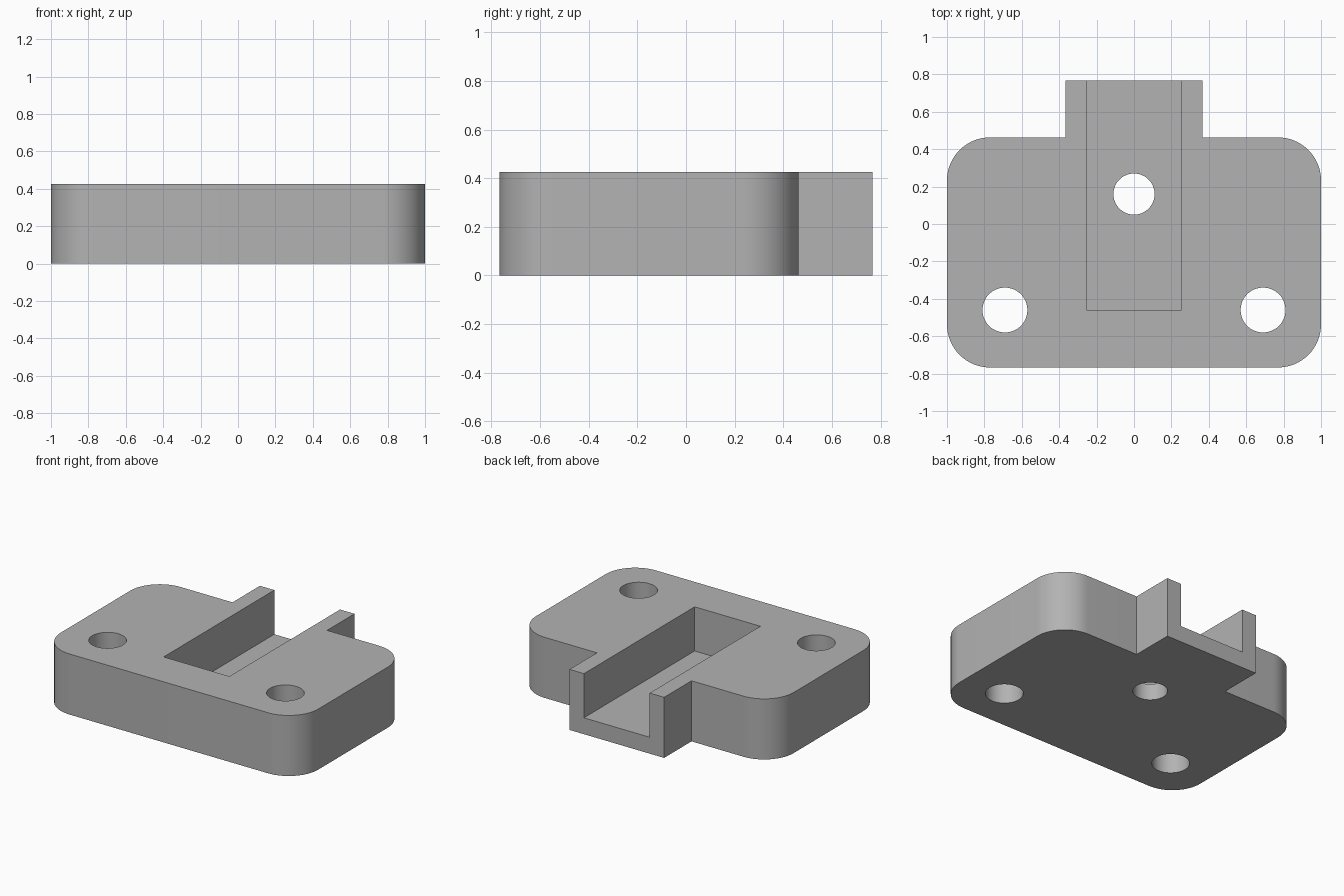
import bpy, bmesh, math

HEIGHT, FLOOR = 0.425, 0.115
FRONT, SHOULDER, BACK = -0.767, 0.463, 0.767
RADIUS = 0.23

cube = bpy.data.objects.get("Cube")
if cube:
    bpy.data.objects.remove(cube, do_unlink=True)

grey = bpy.data.materials.new("plain grey")
grey.use_nodes = True
colour = (0.45, 0.45, 0.45, 1)
grey.diffuse_color = colour
grey.node_tree.nodes["Principled BSDF"].inputs["Base Color"].default_value = colour


def prism(name, outline, z0, z1):
    """Extrude a flat outline between two heights."""
    bm = bmesh.new()
    face = bm.faces.new([bm.verts.new((x, y, z0)) for x, y in outline])
    top = bmesh.ops.extrude_face_region(bm, geom=[face])["geom"]
    verts = [v for v in top if isinstance(v, bmesh.types.BMVert)]
    bmesh.ops.translate(bm, verts=verts, vec=(0, 0, z1 - z0))
    bmesh.ops.recalc_face_normals(bm, faces=bm.faces)
    mesh = bpy.data.meshes.new(name)
    bm.to_mesh(mesh)
    bm.free()
    mesh.materials.append(grey)
    obj = bpy.data.objects.new(name, mesh)
    bpy.context.collection.objects.link(obj)
    return obj


def arc(cx, cy, r, start, end, steps):
    angles = [math.radians(start + (end - start) * i / steps) for i in range(steps + 1)]
    return [(cx + r * math.cos(a), cy + r * math.sin(a)) for a in angles]


# Rounded plate with a square tongue at the back
half = arc(1 - RADIUS, FRONT + RADIUS, RADIUS, -90, 0, 16)
half += arc(1 - RADIUS, SHOULDER - RADIUS, RADIUS, 0, 90, 16)
half += [(0.367, SHOULDER), (0.367, BACK)]
bracket = prism("bracket_body", half + [(-x, y) for x, y in reversed(half)], 0, HEIGHT)

# Channel open at the back, and three through holes
cutters = [prism("channel_cutter",
                 [(-0.255, -0.46), (0.255, -0.46), (0.255, 1), (-0.255, 1)], FLOOR, 1)]
for name, x, y, r in (("left_hole_cutter", 0.69, -0.46, 0.12),
                      ("right_hole_cutter", -0.69, -0.46, 0.12),
                      ("centre_hole_cutter", 0, 0.16, 0.11)):
    cutters.append(prism(name, arc(x, y, r, 0, 360, 48)[:-1], -0.2, 1))

for cutter in cutters:
    cut = bracket.modifiers.new(cutter.name, "BOOLEAN")
    cut.operation, cut.solver, cut.object = "DIFFERENCE", "EXACT", cutter

# Apply the cuts, then drop the helpers
bpy.context.view_layer.update()
graph = bpy.context.evaluated_depsgraph_get()
bracket_mesh = bpy.data.meshes.new_from_object(bracket.evaluated_get(graph))
bracket.modifiers.clear()
bracket.data = bracket_mesh
for cutter in cutters:
    bpy.data.objects.remove(cutter, do_unlink=True)

# Smooth rounds with sharp edges
bpy.ops.object.select_all(action="DESELECT")
bracket.select_set(True)
bpy.context.view_layer.objects.active = bracket
bpy.ops.object.shade_smooth_by_angle(angle=math.radians(30))
